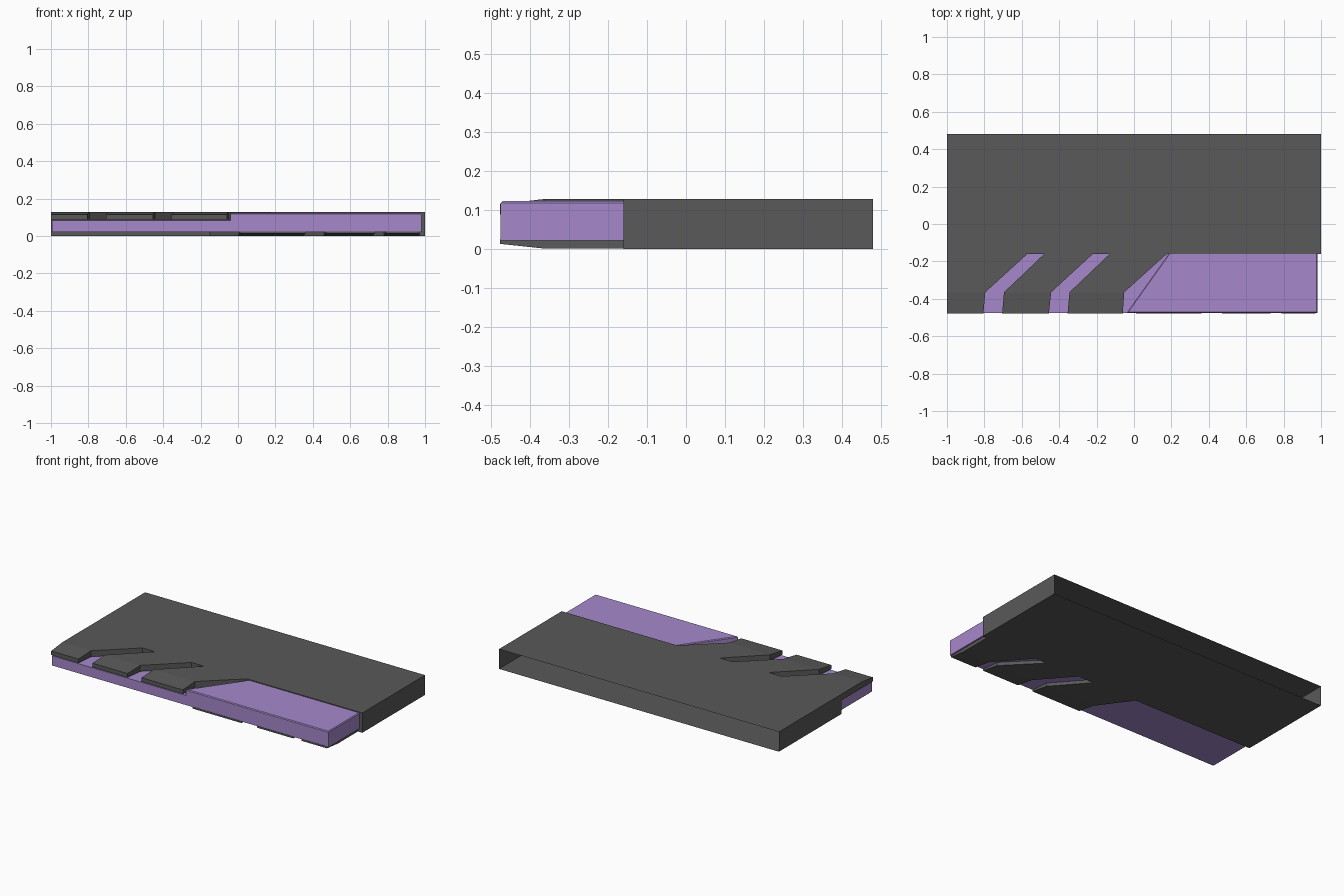
import bpy, bmesh

if "Cube" in bpy.data.objects:
    bpy.data.objects.remove(bpy.data.objects["Cube"])

FRONT, KNEE, WALL, BACK = -0.478, -0.365, -0.16, 0.48
TOP = 0.128


def material(name, color):
    mat = bpy.data.materials.new(name)
    mat.diffuse_color = color
    mat.use_nodes = True
    mat.node_tree.nodes["Principled BSDF"].inputs["Base Color"].default_value = mat.diffuse_color
    return mat


def finish(name, bm, mat):
    mesh = bpy.data.meshes.new(name)
    bm.to_mesh(mesh)
    bm.free()
    obj = bpy.data.objects.new(name, mesh)
    bpy.context.collection.objects.link(obj)
    mesh.materials.append(mat)
    return obj


def tooth(name, left, right, outer, inner, mat):
    """Loft a bent plate through the front, knee and wall stations."""
    bm = bmesh.new()
    rings = []
    for y, a, b, z, zi in zip((FRONT, KNEE, WALL), left, right, outer, inner):
        rings.append([bm.verts.new(p) for p in
                      ((a, y, zi), (b, y, zi), (b, y, z), (a, y, z))])
    bm.faces.new(rings[0])
    for r, s in zip(rings, rings[1:]):
        for i in range(4):
            j = (i + 1) % 4
            bm.faces.new((r[i], s[i], s[j], r[j]))
    bmesh.ops.recalc_face_normals(bm, faces=bm.faces)
    # the wall end is open, so make sure the front cap faces outward
    bm.faces.ensure_lookup_table()
    bm.normal_update()
    if bm.faces[0].normal.y > 0:
        bmesh.ops.reverse_faces(bm, faces=bm.faces)
    finish(name, bm, mat)


grey = material("dark_grey", (0.1, 0.1, 0.1, 1))
purple = material("purple", (0.38, 0.25, 0.6, 1))

# main shell: a box left open at the back
bm = bmesh.new()
bmesh.ops.create_cube(bm, size=1)
for v in bm.verts:
    v.co = (v.co.x * 2, BACK if v.co.y > 0 else WALL, TOP if v.co.z > 0 else 0)
bm.normal_update()
bmesh.ops.delete(bm, geom=[f for f in bm.faces if f.normal.y > 0.5],
                 context='FACES_ONLY')
finish("main_shell", bm, grey)

# inner bar: low half and raised half, split along a diagonal step
bm = bmesh.new()
p = [bm.verts.new((x, y, 0.022)) for x, y in (
    (-0.995, FRONT + 0.002), (-0.04, FRONT + 0.002), (0.98, FRONT + 0.002),
    (0.98, WALL), (0.185, WALL), (-0.995, WALL))]
halves = [bm.faces.new((p[0], p[1], p[4], p[5])),
          bm.faces.new((p[1], p[2], p[3], p[4]))]
low = bmesh.ops.extrude_face_region(bm, geom=halves, use_keep_orig=True)["geom"]
for v in low:
    if isinstance(v, bmesh.types.BMVert):
        v.co.z = 0.084
raised = [f for f in low if isinstance(f, bmesh.types.BMFace)
          and f.calc_center_median().x > 0.1]
high = bmesh.ops.extrude_face_region(bm, geom=raised)["geom"]
for v in high:
    if isinstance(v, bmesh.types.BMVert):
        v.co.z = 0.123
bmesh.ops.delete(bm, geom=[f for f in raised if f.is_valid], context='FACES_ONLY')
bmesh.ops.recalc_face_normals(bm, faces=bm.faces)
bmesh.ops.dissolve_limit(bm, angle_limit=0.01, verts=bm.verts, edges=bm.edges)
rim = [e for e in bm.edges
       if all(v.co.z > 0.12 for v in e.verts)
       and any(v.co.y < WALL - 0.01 for v in e.verts)]
bmesh.ops.bevel(bm, geom=rim, offset=0.005, segments=1, affect='EDGES')
finish("inner_bar", bm, purple)

# upper teeth: left and right edge x at front, knee and wall
upper = [((-1, -1, -1), (-0.805, -0.795, -0.57)),
         ((-0.705, -0.695, -0.48), (-0.455, -0.443, -0.22)),
         ((-0.355, -0.345, -0.13), (-0.06, -0.052, 0.175))]
for i, (a, b) in enumerate(upper):
    tooth(f"upper_tooth_{i + 1}", a, b, (0.115, TOP, TOP), (0.089,) * 3, grey)

# lower teeth: thinner, leaning the other way
lower = [((0.79, 0.78, 0.60), (0.97, 0.97, 0.97)),
         ((0.47, 0.46, 0.28), (0.73, 0.72, 0.52)),
         ((0.01, 0.0, -0.15), (0.36, 0.35, 0.17))]
for i, (a, b) in enumerate(lower):
    tooth(f"lower_tooth_{i + 1}", a, b, (0.013, 0.001, 0.001), (0.024,) * 3, grey)
